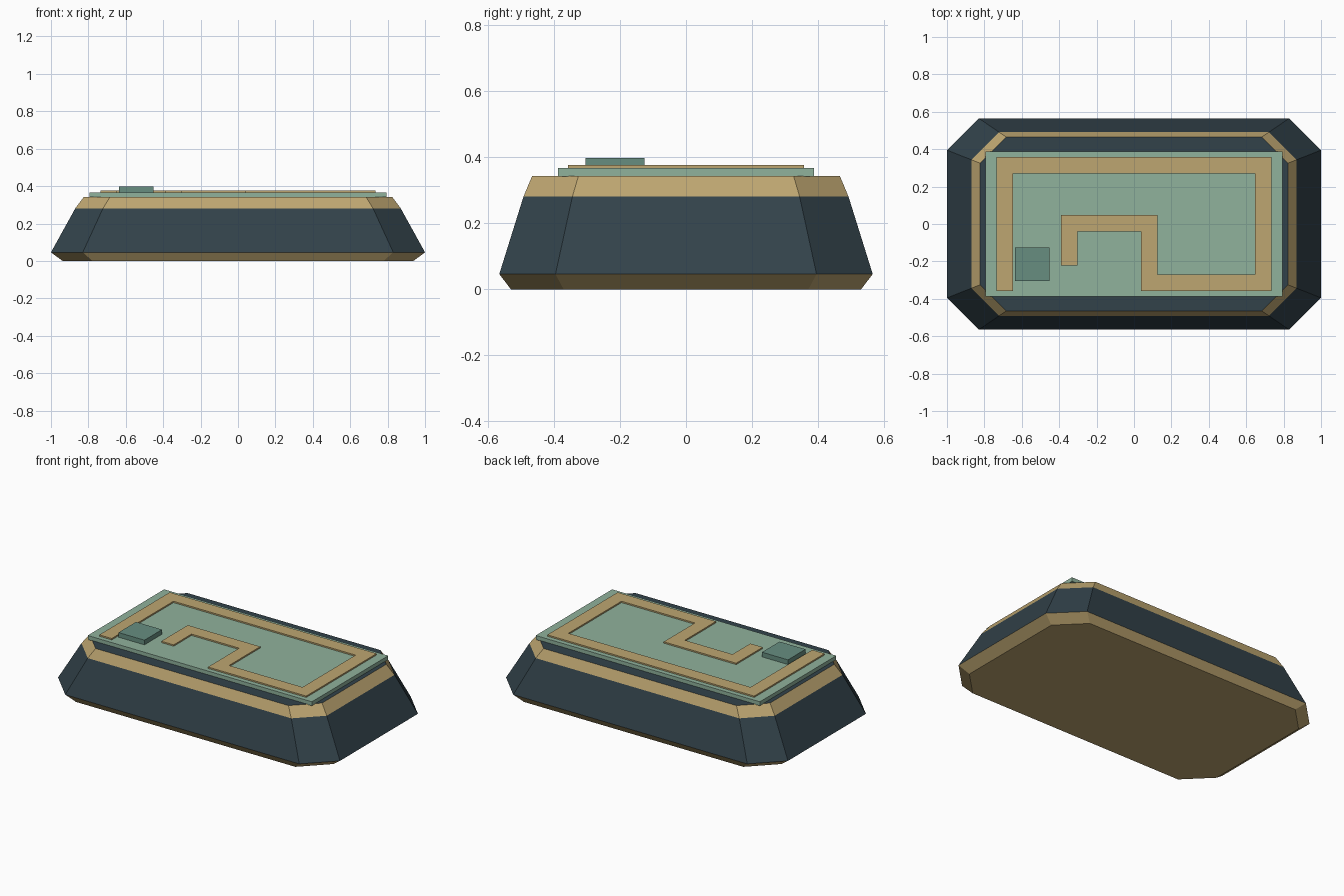
import bpy, bmesh

if "Cube" in bpy.data.objects:
    bpy.data.objects.remove(bpy.data.objects["Cube"])


def material(name, r, g, b):
    lin = [((c / 255 + 0.055) / 1.055) ** 2.4 for c in (r, g, b)]
    m = bpy.data.materials.new(name)
    m.diffuse_color = (*lin, 1)
    m.use_nodes = True
    m.node_tree.nodes["Principled BSDF"].inputs["Base Color"].default_value = m.diffuse_color
    return m


GOLD = material("gold", 190, 166, 113)
DARK = material("dark slate", 50, 66, 74)
GREEN = material("pale green", 144, 178, 156)
TEAL = material("deep green", 103, 141, 128)


def finish(name, bm, mats):
    bmesh.ops.recalc_face_normals(bm, faces=bm.faces)
    me = bpy.data.meshes.new(name)
    bm.to_mesh(me)
    bm.free()
    for m in mats:
        me.materials.append(m)
    ob = bpy.data.objects.new(name, me)
    bpy.context.collection.objects.link(ob)
    return ob


def plate(name, outline, z0, z1, mat):
    """Extrude a flat outline from z0 up to z1."""
    bm = bmesh.new()
    face = bm.faces.new([bm.verts.new((x, y, z0)) for x, y in outline])
    ext = bmesh.ops.extrude_face_region(bm, geom=[face], use_keep_orig=True)
    top = [v for v in ext["geom"] if isinstance(v, bmesh.types.BMVert)]
    bmesh.ops.translate(bm, verts=top, vec=(0, 0, z1 - z0))
    return finish(name, bm, [mat])


def rect(x0, x1, y0, y1):
    return [(x0, y0), (x1, y0), (x1, y1), (x0, y1)]


# Housing: one chamfered octagon, scaled at each height
octagon = [(1, -.395), (1, .395), (.83, .565), (-.83, .565),
           (-1, .395), (-1, -.395), (-.83, -.565), (.83, -.565)]
levels = [(0, .938), (.046, 1), (.281, .87), (.343, .824)]
bm = bmesh.new()
rings = [[bm.verts.new((x * s, y * s, z)) for x, y in octagon] for z, s in levels]
bm.faces.new(rings[0])
bm.faces.new(rings[-1]).material_index = 1
for k, (a, b) in enumerate(zip(rings, rings[1:])):
    for i in range(8):
        j = (i + 1) % 8
        # lower skirt and upper trim are gold, the wall between is dark
        bm.faces.new((a[i], a[j], b[j], b[i])).material_index = int(k == 1)
finish("housing", bm, [GOLD, DARK])

# Board on top of the housing
plate("board", rect(-.795, .795, -.387, .387), .341, .367, GREEN)

# Raised track: centre line thickened to a constant width
path = [(-.69, -.357), (-.69, .313), (.69, .313), (.69, -.313),
        (.081, -.313), (.081, .003), (-.345, .003), (-.345, -.222)]
W = .044
left, right = [], []
for i, (x, y) in enumerate(path):
    nx = ny = 0
    for a, b in ((i - 1, i), (i, i + 1)):
        if a >= 0 and b < len(path):
            dx, dy = path[b][0] - path[a][0], path[b][1] - path[a][1]
            length = (dx * dx + dy * dy) ** .5
            nx, ny = nx - dy / length, ny + dx / length
    left.append((x + nx * W, y + ny * W))
    right.append((x - nx * W, y - ny * W))
plate("track", left + right[::-1], .365, .376, GOLD)

# Small square pad
plate("pad", rect(-.635, -.451, -.304, -.126), .365, .397, TEAL)
